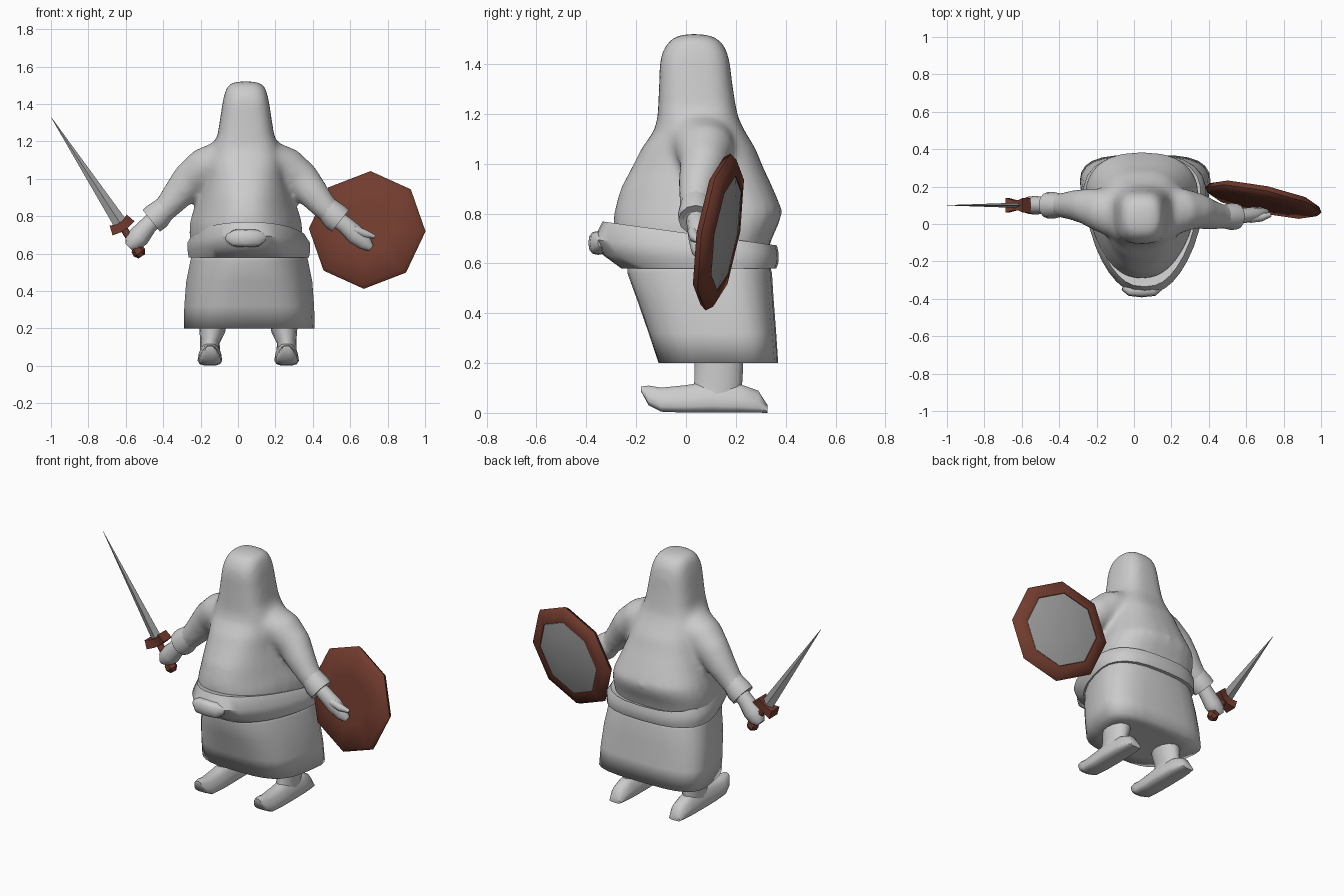
import bpy, bmesh, math
from mathutils import Vector, Matrix


def material(name, rgb):
    m = bpy.data.materials.new(name)
    m.diffuse_color = (*rgb, 1)
    return m


CLOTH = material("pale grey", (0.6, 0.6, 0.6))
STEEL = material("steel grey", (0.34, 0.34, 0.34))
BROWN = material("brown", (0.17, 0.045, 0.028))
AXIS = 0.042   # x of the figure's centre line


def loft(name, rings, mat, angle=50):
    """Skin a list of equal-length point rings and cap both ends."""
    bm = bmesh.new()
    vr = [[bm.verts.new(p) for p in r] for r in rings]
    n = len(rings[0])
    for a, b in zip(vr, vr[1:]):
        for i in range(n):
            j = (i + 1) % n
            bm.faces.new((a[i], a[j], b[j], b[i]))
    bm.faces.new(vr[0][::-1])
    bm.faces.new(vr[-1])
    bmesh.ops.remove_doubles(bm, verts=bm.verts, dist=1e-5)
    bmesh.ops.recalc_face_normals(bm, faces=bm.faces)
    me = bpy.data.meshes.new(name)
    bm.to_mesh(me)
    bm.free()
    me.materials.append(mat)
    ob = bpy.data.objects.new(name, me)
    bpy.context.collection.objects.link(ob)
    bpy.ops.object.select_all(action='DESELECT')
    ob.select_set(True)
    bpy.context.view_layer.objects.active = ob
    bpy.ops.object.shade_smooth_by_angle(angle=math.radians(angle))
    return ob


def spow(v, p):
    return math.copysign(abs(v) ** p, v)


def oval(n, power, phase=0.0):
    """Unit superellipse points."""
    out = []
    for i in range(n):
        a = 2 * math.pi * i / n + phase
        out.append((spow(math.cos(a), 2 / power), spow(math.sin(a), 2 / power)))
    return out


def egg(zf, zb, w, yf, yb, front=1.0, power=2.6, cx=AXIS, n=28):
    """Body ring: narrow front, wide back, height running from zf to zb."""
    pts = []
    for x, y in oval(n, power):
        t = (y + 1) / 2
        pts.append((x * (front + (1 - front) * t), yf + (yb - yf) * t, zf + (zb - zf) * t))
    k = w / max(p[0] for p in pts)
    return [(cx + p[0] * k, p[1], p[2]) for p in pts]


def tube(name, path, mat, n=14, power=2.0, phase=0.0, angle=50):
    """Tube along (x, y, z, radius across, radius in y) stations."""
    c = [Vector(p[:3]) for p in path]
    rings = []
    for i, p in enumerate(path):
        t = (c[min(i + 1, len(c) - 1)] - c[max(i - 1, 0)]).normalized()
        u = Vector((0, 1, 0)).cross(t).normalized()
        v = t.cross(u)
        rings.append([c[i] + u * (a * p[3]) + v * (b * p[4]) for a, b in oval(n, power, phase)])
    return loft(name, rings, mat, angle)


# Torso and hooded head: z, half width, front y, back y, front taper, power
torso = [(0.62, 0.29, -0.24, 0.32, 0.55, 2.6), (0.70, 0.302, -0.285, 0.345, 0.55, 2.6),
         (0.76, 0.30, -0.292, 0.373, 0.55, 2.5), (0.81, 0.288, -0.288, 0.388, 0.55, 2.4),
         (0.90, 0.257, -0.263, 0.35, 0.6, 2.4), (0.99, 0.227, -0.215, 0.308, 0.7, 2.5),
         (1.06, 0.212, -0.18, 0.28, 0.8, 2.5), (1.13, 0.195, -0.13, 0.237, 0.9, 2.6),
         (1.18, 0.175, -0.115, 0.212, 1, 2.8), (1.23, 0.152, -0.112, 0.20, 1, 3),
         (1.32, 0.138, -0.108, 0.186, 1, 3), (1.40, 0.126, -0.106, 0.177, 1, 3),
         (1.45, 0.116, -0.095, 0.165, 1, 3), (1.49, 0.102, -0.07, 0.142, 1, 2.8),
         (1.512, 0.08, -0.04, 0.108, 1, 2.6), (1.52, 0.045, 0.0, 0.065, 1, 2.4)]
body = loft("torso_and_head", [egg(z, z, w, f, b, k, p) for z, w, f, b, k, p in torso], CLOTH, 60)

# Belt sagging over the belly, higher in front
loft("belt", [egg(0.755, 0.66, 0.275, -0.27, 0.34, 0.5, cx=0.055),
              egg(0.768, 0.672, 0.30, -0.335, 0.365, 0.5, cx=0.055),
              egg(0.695, 0.64, 0.327, -0.372, 0.372, 0.5, cx=0.057),
              egg(0.635, 0.60, 0.327, -0.335, 0.37, 0.52, cx=0.058),
              egg(0.58, 0.58, 0.322, -0.26, 0.362, 0.55, cx=0.058),
              egg(0.58, 0.58, 0.29, -0.22, 0.33, 0.55, cx=0.058)], CLOTH, 45)

# Belt buckle, a soft wedge on the belt front
tube("belt_buckle", [(AXIS - 0.10, -0.335, 0.685, 0.02, 0.02), (AXIS - 0.065, -0.35, 0.682, 0.045, 0.035),
                     (AXIS, -0.352, 0.682, 0.048, 0.04), (AXIS + 0.065, -0.35, 0.682, 0.045, 0.035),
                     (AXIS + 0.10, -0.335, 0.685, 0.02, 0.02)], CLOTH, 12, 2.6)

# Skirt, its hem turned under
loft("skirt", [egg(z, z, w, f, b, k, p, 0.06) for z, w, f, b, k, p in
               [(0.62, 0.30, -0.235, 0.33, 0.55, 2.6), (0.56, 0.315, -0.235, 0.345, 0.58, 2.7),
                (0.45, 0.337, -0.195, 0.352, 0.65, 2.9), (0.32, 0.347, -0.15, 0.362, 0.72, 3.2),
                (0.20, 0.35, -0.11, 0.37, 0.78, 3.4), (0.205, 0.24, -0.03, 0.28, 0.78, 3)]], CLOTH, 100)

# Legs and shoes, mirrored
foot = [(-0.18, 0.028, 0.085, 0.106), (-0.15, 0.052, 0.03, 0.11), (-0.10, 0.068, 0.004, 0.102),
        (0.0, 0.074, 0, 0.112), (0.10, 0.077, 0, 0.13), (0.22, 0.073, 0, 0.115),
        (0.29, 0.062, 0, 0.09), (0.328, 0.045, 0, 0.03)]
for side, s in (("left", 1), ("right", -1)):
    cx = 0.055 + s * 0.205
    rings = []
    for y, w, z0, z1 in foot:
        rings.append([(cx + a * w * (0.78 - 0.24 * b), y, (z0 + z1) / 2 + b * (z1 - z0) / 2)
                      for a, b in oval(14, 3)])
    loft(side + "_shoe", rings, CLOTH)
    tube(side + "_leg", [(cx, 0.12, 0.06, 0.055, 0.10), (cx, 0.13, 0.125, 0.052, 0.098),
                         (cx - s * 0.012, 0.132, 0.19, 0.07, 0.10),
                         (cx - s * 0.02, 0.132, 0.26, 0.074, 0.10)], CLOTH)

# Arms and sleeve cuffs; wrist y differs between the sword and shield side
arms = []
for side, s, ey, wy in (("left", 1, 0.05, 0.04), ("right", -1, 0.10, 0.10)):
    def at(dx, y, z, a, b):
        return (AXIS + s * dx, y, z, a, b)
    arms.append(tube(side + "_arm", [
        at(0.02, 0.05, 1.115, 0.09, 0.145), at(0.14, 0.06, 1.092, 0.108, 0.138),
        at(0.22, 0.075, 1.058, 0.110, 0.118), at(0.30, 0.5 * (0.09 + ey), 0.992, 0.100, 0.096),
        at(0.36, ey, 0.92, 0.086, 0.083), at(0.42, wy, 0.85, 0.071, 0.069),
        at(0.47, wy, 0.80, 0.064, 0.062)], CLOTH, 16))
    tube(side + "_cuff", [at(0.43, wy, 0.845, 0.064, 0.062), at(0.475, wy, 0.80, 0.076, 0.072),
                          at(0.505, wy, 0.775, 0.074, 0.07), at(0.50, wy, 0.78, 0.045, 0.045)], CLOTH, 12)

# Merge the arms into the torso with softly blended shoulders
bpy.ops.object.select_all(action='DESELECT')
for ob in arms + [body]:
    ob.select_set(True)
bpy.context.view_layer.objects.active = body
bpy.ops.object.join()
remesh = body.modifiers.new("blend", 'REMESH')
remesh.mode = 'VOXEL'
remesh.voxel_size = 0.016
remesh.use_smooth_shade = True
soften = body.modifiers.new("soften", 'SMOOTH')
soften.factor = 0.5
soften.iterations = 12

# Open hand behind the shield
tube("left_hand", [(0.50, 0.04, 0.805, 0.045, 0.04), (0.57, 0.043, 0.755, 0.046, 0.04),
                   (0.63, 0.05, 0.70, 0.052, 0.04), (0.68, 0.055, 0.655, 0.04, 0.035),
                   (0.71, 0.06, 0.63, 0.02, 0.02)], CLOTH, 12)
tube("left_thumb", [(0.62, 0.03, 0.73, 0.024, 0.024), (0.68, 0.035, 0.705, 0.022, 0.022),
                    (0.73, 0.05, 0.69, 0.01, 0.012)], CLOTH, 8)

# Fist around the sword grip
tube("right_hand", [(-0.43, 0.10, 0.80, 0.045, 0.045), (-0.48, 0.10, 0.75, 0.048, 0.045),
                    (-0.53, 0.10, 0.69, 0.058, 0.05), (-0.565, 0.10, 0.655, 0.05, 0.046),
                    (-0.585, 0.10, 0.635, 0.025, 0.03)], CLOTH, 12)

# Sword, built along its own slanted axis
base = Vector((-0.622, 0.10, 0.75))
along = Vector((-0.378, 0, 0.58)).normalized()
across = Vector((along.z, 0, -along.x))


def on_sword(d, a, r1, r2):
    return (*(base + along * d + across * a), r1, r2)


tube("sword_blade", [on_sword(0, 0, 0.038, 0.014), on_sword(0.69, 0, 0.001, 0.001)], STEEL, 4, angle=20)
tube("sword_guard", [on_sword(0.008, -0.062, 0.038, 0.056), on_sword(-0.004, -0.022, 0.034, 0.04),
                     on_sword(-0.004, 0.022, 0.034, 0.04), on_sword(0.008, 0.062, 0.038, 0.056)],
     BROWN, 4, 2, math.pi / 4, 20)
tube("sword_grip", [on_sword(0, 0, 0.02, 0.02), on_sword(-0.15, 0, 0.02, 0.02)], BROWN, 8)
tube("sword_pommel", [on_sword(d, 0, r, r) for d, r in
                      ((-0.13, 0.018), (-0.15, 0.034), (-0.175, 0.036), (-0.197, 0.02))], BROWN, 6, angle=20)

# Eight-sided shield: brown board and rim, domed steel centre facing back
tilt = Vector((0.21, 1, -0.17)).normalized()
place = Matrix.Translation((0.692, 0.134, 0.725)) @ Vector((0, 0, 1)).rotation_difference(tilt).to_matrix().to_4x4()
offset = math.radians(-10.5)


def lathe8(name, profile, mat, angle):
    rings = [[place @ Vector((r * a, r * b, h)) for a, b in oval(8, 2, offset)] for r, h in profile]
    return loft(name, rings, mat, angle)


lathe8("shield_rim", [(0.15, -0.034), (0.30, -0.03), (0.319, -0.006), (0.30, 0.022),
                      (0.235, 0.03), (0.23, 0.012)], BROWN, 60)
lathe8("shield_centre", [(0.232, 0.01), (0.232, 0.028), (0.15, 0.044), (0.06, 0.05)], STEEL, 25)
